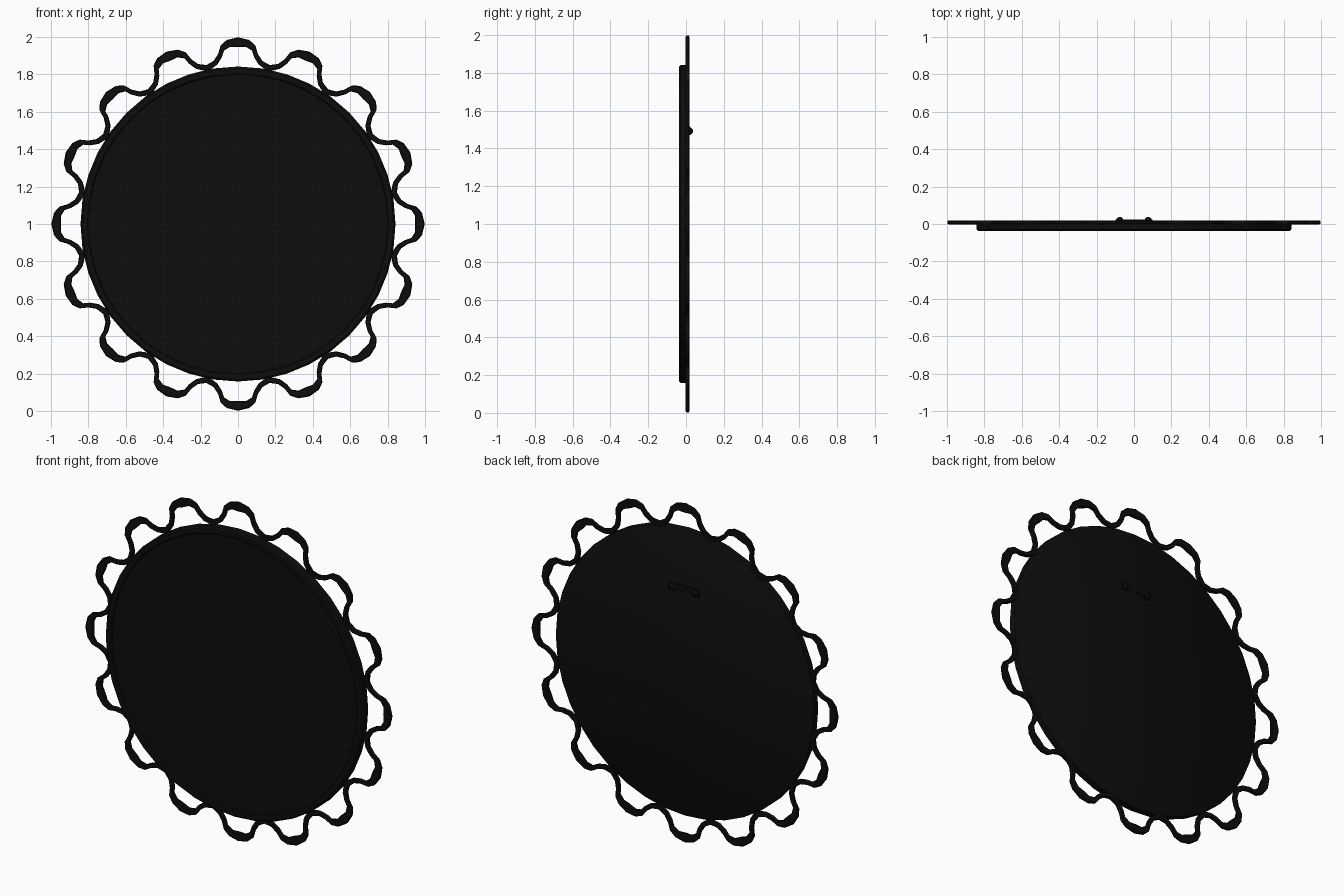
import bpy, bmesh, math

if "Cube" in bpy.data.objects:
    bpy.data.objects.remove(bpy.data.objects["Cube"])

N_SIDES = 40
LOBES = 16

def material(name, v):
    m = bpy.data.materials.new(name)
    m.diffuse_color = (v, v, v, 1)
    m.use_nodes = True
    m.node_tree.nodes["Principled BSDF"].inputs["Base Color"].default_value = m.diffuse_color
    return m

black = material("black_metal", 0.004)
glass = material("dark_glass", 0.004)

def finish(name, bm, mat, smooth=None):
    bmesh.ops.recalc_face_normals(bm, faces=bm.faces)
    me = bpy.data.meshes.new(name)
    bm.to_mesh(me)
    bm.free()
    ob = bpy.data.objects.new(name, me)
    bpy.context.collection.objects.link(ob)
    me.materials.append(mat)
    if smooth:
        bpy.ops.object.select_all(action='DESELECT')
        ob.select_set(True)
        bpy.context.view_layer.objects.active = ob
        bpy.ops.object.shade_smooth_by_angle(angle=math.radians(smooth))
    return ob

def bridge(bm, loops, closed):
    """Quads between neighbouring vertex loops; closed joins last to first."""
    for k in range(len(loops) if closed else len(loops) - 1):
        a, b = loops[k], loops[(k + 1) % len(loops)]
        for i in range(len(a)):
            j = (i + 1) % len(a)
            bm.faces.new((a[i], a[j], b[j], b[i]))

def circle(bm, r, y, cx=0, cz=1, n=N_SIDES):
    return [bm.verts.new((cx + r * math.sin(2 * math.pi * i / n), y,
                          cz + r * math.cos(2 * math.pi * i / n))) for i in range(n)]

def disc(name, profile, mat, cx=0, cz=1, n=N_SIDES):
    bm = bmesh.new()
    loops = [circle(bm, r, y, cx, cz, n) for r, y in profile]
    bm.faces.new(loops[0])
    bm.faces.new(loops[-1])
    bridge(bm, loops, False)
    return finish(name, bm, mat, 35)

# Round frame with a rolled front rim
bm = bmesh.new()
rim = [(0.80, 0.008), (0.80, -0.032), (0.806, -0.037), (0.832, -0.037),
       (0.842, -0.029), (0.842, 0.008)]
bridge(bm, [circle(bm, r, y) for r, y in rim], True)
finish("round_frame", bm, black, 35)

# Mirror glass and back board
disc("mirror_glass", [(0.801, -0.028), (0.801, -0.020)], glass)
disc("back_board", [(0.842, 0.004), (0.842, 0.010), (0.836, 0.014)], black)

# Scalloped border: half a lobe as (sideways, radius), mirrored and repeated
outer = [(0, .998), (.06, .984), (.093, .955), (.106, .91), (.13, .872), (.169, .85)]
inner = [(0, .945), (.042, .947), (.075, .927), (.086, .892), (.11, .853), (.162, .815)]

def wave(half):
    pts = []
    lobe = [(-t, r) for t, r in half[:0:-1]] + half[:-1]
    for k in range(LOBES):
        a = 2 * math.pi * k / LOBES
        pts += [(t * math.cos(a) + r * math.sin(a),
                 r * math.cos(a) - t * math.sin(a)) for t, r in lobe]
    return pts

bm = bmesh.new()
po, pi = wave(outer), wave(inner)
section = [(0, 0.003), (0.12, -0.002), (0.88, -0.002), (1, 0.003),
           (1, 0.014), (0.88, 0.019), (0.12, 0.019), (0, 0.014)]
loops = [[bm.verts.new((a[0] + (b[0] - a[0]) * f, y, 1 + a[1] + (b[1] - a[1]) * f))
          for a, b in zip(po, pi)] for f, y in section]
bridge(bm, loops, True)
finish("scalloped_border", bm, black, 30)

# Sawtooth hanger plate on the back
teeth = [(-0.05 + 0.0125 * i, 1.478 if i % 2 else 1.487) for i in range(9)]
outline = [(-0.10, 1.47), (-0.06, 1.47)] + teeth + \
          [(0.06, 1.47), (0.10, 1.47), (0.10, 1.515), (-0.10, 1.515)]
bm = bmesh.new()
loops = [[bm.verts.new((x, y, z)) for x, z in outline] for y in (0.012, 0.023)]
bridge(bm, loops, False)
for lp in loops:
    bm.faces.new(lp)
finish("hanger_plate", bm, black)

# Hanger nails
for side in (-1, 1):
    disc("hanger_nail", [(0.018, 0.022), (0.016, 0.029), (0.007, 0.037)], black,
         side * 0.076, 1.492, 12)
